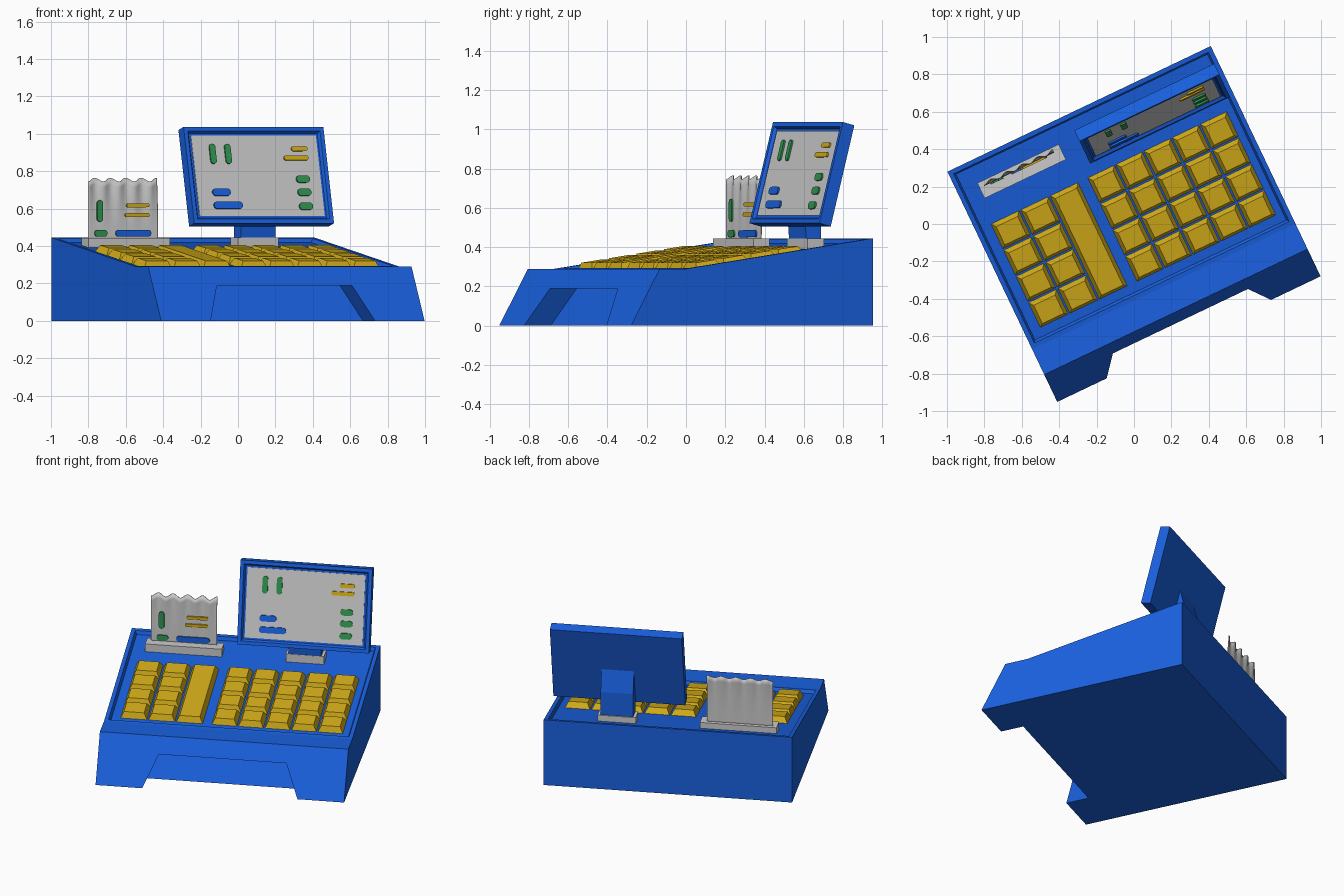
import bpy, bmesh, math
from mathutils import Matrix, Vector

if "Cube" in bpy.data.objects:
    bpy.data.objects.remove(bpy.data.objects["Cube"])

TURN = Matrix.Rotation(math.radians(25.5), 4, 'Z')   # whole register is turned on the table


def material(name, rgb):
    m = bpy.data.materials.new(name)
    m.diffuse_color = (*rgb, 1)
    m.use_nodes = True
    m.node_tree.nodes["Principled BSDF"].inputs["Base Color"].default_value = m.diffuse_color
    return m


BLUE = material("blue", (0.01, 0.12, 0.75))
YELLOW = material("yellow", (0.66, 0.42, 0.01))
GREEN = material("green", (0.03, 0.30, 0.08))


def finish(name, bm, mat=None, local=Matrix(), closed=True):
    if closed:
        bmesh.ops.recalc_face_normals(bm, faces=bm.faces[:])
    bmesh.ops.transform(bm, matrix=TURN @ local, verts=bm.verts[:])
    me = bpy.data.meshes.new(name)
    bm.to_mesh(me)
    bm.free()
    ob = bpy.data.objects.new(name, me)
    bpy.context.collection.objects.link(ob)
    if mat:
        me.materials.append(mat)
    return ob


def prism(bm, pts, a, b, axis):
    """Extrude a 2D outline from a to b along x (outline is y,z) or y (outline is x,z)."""
    def place(p, q, t):
        return (t, p, q) if axis == 'x' else (p, t, q)
    ends = [[bm.verts.new(place(p, q, t)) for p, q in pts] for t in (a, b)]
    bm.faces.new(ends[0])
    bm.faces.new(ends[1][::-1])
    n = len(pts)
    for i in range(n):
        j = (i + 1) % n
        bm.faces.new((ends[0][i], ends[0][j], ends[1][j], ends[1][i]))
    bmesh.ops.recalc_face_normals(bm, faces=bm.faces[:])


def frustum(bm, x0, x1, y0, y1, z0, z1, inset=0.0):
    lo = [bm.verts.new(c) for c in ((x0, y0, z0), (x1, y0, z0), (x1, y1, z0), (x0, y1, z0))]
    i = inset
    hi = [bm.verts.new(c) for c in ((x0+i, y0+i, z1), (x1-i, y0+i, z1), (x1-i, y1-i, z1), (x0+i, y1-i, z1))]
    bm.faces.new(lo[::-1])
    bm.faces.new(hi)
    for k in range(4):
        m = (k + 1) % 4
        bm.faces.new((lo[k], lo[m], hi[m], hi[k]))


def box(name, x0, x1, y0, y1, z0, z1, mat=None, local=Matrix()):
    bm = bmesh.new()
    frustum(bm, x0, x1, y0, y1, z0, z1)
    return finish(name, bm, mat, local)


def recess(bm, face, border, wall, depth):
    bmesh.ops.inset_individual(bm, faces=[face], thickness=border, depth=0)
    bmesh.ops.inset_individual(bm, faces=[face], thickness=wall, depth=0)
    bmesh.ops.translate(bm, verts=face.verts[:], vec=face.normal * -depth)


def pill(name, x0, x1, z0, z1, y, mat, local=Matrix()):
    """Rounded bar raised towards the front; upright when taller than wide."""
    r = min(x1 - x0, z1 - z0) / 2
    cx, cz = (x0 + x1) / 2, (z0 + z1) / 2
    dx, dz = (x1 - x0) / 2 - r, (z1 - z0) / 2 - r
    pts = []
    for k in range(18):
        a = 2 * math.pi * (k + 0.5) / 18
        c, s = math.cos(a), math.sin(a)
        pts.append((cx + r*c + math.copysign(dx, c), cz + r*s + math.copysign(dz, s)))
    pts = [p for k, p in enumerate(pts) if (Vector(p) - Vector(pts[k-1])).length > 1e-6]
    bm = bmesh.new()
    prism(bm, pts, y - 0.007, y + 0.004, 'y')
    finish(name, bm, mat, local)


# Body: side profile with a sunken sloping top
bm = bmesh.new()
prism(bm, [(-.682, 0), (-.52, .29), (-.37, .29), (.682, .445), (.682, 0)], -.78, .78, 'x')
slope = next(f for f in bm.faces if f.normal.z > .9 and abs(f.normal.y) > .05)
recess(bm, slope, .035, .015, .022)
body = finish("body", bm, BLUE)

# Drawer opening in the front, parallel to the leaning front face
bm = bmesh.new()
prism(bm, [(-.51, -.05), (.51, -.05), (.40, .19), (-.40, .19)], -.9, -.532, 'y')
for v in bm.verts:
    v.co.y += .559 * v.co.z
cutter = finish("drawer_cutter", bm)
cutter.hide_render = True
mod = body.modifiers.new("drawer_opening", 'BOOLEAN')
mod.operation, mod.solver, mod.object = 'DIFFERENCE', 'EXACT', cutter
bpy.context.view_layer.objects.active = body
bpy.ops.object.modifier_apply(modifier=mod.name)
bpy.data.objects.remove(cutter)

# Keys, laid out on the slope
SLOPE = Matrix.Translation((0, -.37, .29)) @ Matrix.Rotation(math.atan2(.155, 1.052), 4, 'X')
S0, S1, ROWS, GAP = .08, .708, 4, .004


def keys(name, x0, x1, cols, tall=()):
    bm = bmesh.new()
    w = (x1 - x0) / cols
    for c in range(cols):
        n = 1 if c in tall else ROWS
        h = (S1 - S0) / n
        for r in range(n):
            frustum(bm, x0 + c*w + GAP, x0 + (c+1)*w - GAP,
                    S0 + r*h + GAP, S0 + (r+1)*h - GAP, -.024, .016, .02)
    finish(name, bm, YELLOW, SLOPE)


keys("function_keys", -.695, -.17, 3, tall=(2,))
keys("number_keys", -.122, .71, 5)

# Receipt printer slot and paper with a wavy torn edge
box("receipt_slot", -.662, -.18, .468, .558, .385, .444)
bm = bmesh.new()
bmesh.ops.create_grid(bm, x_segments=50, y_segments=10, size=1)
for v in bm.verts:
    t, wave = (v.co.y + 1) / 2, math.sin(v.co.x * math.pi * 4.5)
    v.co = (-.428 + .207 * v.co.x, .53 + .008 * t**2 * (1 + wave), .42 + t * .335 + .01 * t**3 * wave)
for f in bm.faces:
    f.smooth = True
paper = finish("receipt_paper", bm, closed=False)
sol = paper.modifiers.new("thickness", 'SOLIDIFY')
sol.thickness, sol.offset = .005, 0
for i, (x0, x1, z0, z1, mat) in enumerate([
        (-.41, -.275, .607, .628, YELLOW), (-.42, -.275, .555, .576, YELLOW),
        (-.60, -.525, .45, .487, GREEN), (-.475, -.265, .45, .487, BLUE),
        (-.585, -.55, .53, .645, GREEN)]):
    pill(f"receipt_mark_{i}", x0, x1, z0, z1, .527, mat)

# Display stand
box("stand_base", .222, .462, .465, .558, .385, .445)
bm = bmesh.new()
prism(bm, [(.468, .43), (.55, .43), (.55, .60), (.515, .75), (.495, .75), (.455, .60)], .24, .444, 'x')
finish("stand_neck", bm, BLUE)

# Display leaning back, with a recessed screen
LEAN = Matrix.Translation((.342, .392, .522)) @ Matrix.Rotation(math.radians(-14.5), 4, 'X')
bm = bmesh.new()
frustum(bm, -.414, .414, 0, .066, 0, .532)
bmesh.ops.recalc_face_normals(bm, faces=bm.faces[:])
bm.normal_update()
front = next(f for f in bm.faces if f.normal.y < -.9)
recess(bm, front, .032, .014, .016)
finish("display_frame", bm, BLUE, LEAN)
box("screen", -.37, .37, .012, .024, .044, .488, None, LEAN)
for i, (x0, x1, z, h, mat) in enumerate([
        (.555, .65, .922, .026, YELLOW), (.505, .65, .873, .026, YELLOW),
        (.565, .645, .76, .04, GREEN), (.565, .645, .69, .04, GREEN), (.565, .645, .615, .04, GREEN),
        (.06, .167, .69, .04, BLUE), (.06, .23, .62, .04, BLUE),
        (.07, .105, .895, .11, GREEN), (.16, .195, .895, .11, GREEN)]):
    zc = (z - .522) / math.cos(math.radians(14.5))
    pill(f"screen_mark_{i}", x0 - .342, x1 - .342, zc - h/2, zc + h/2, .010, mat, LEAN)
